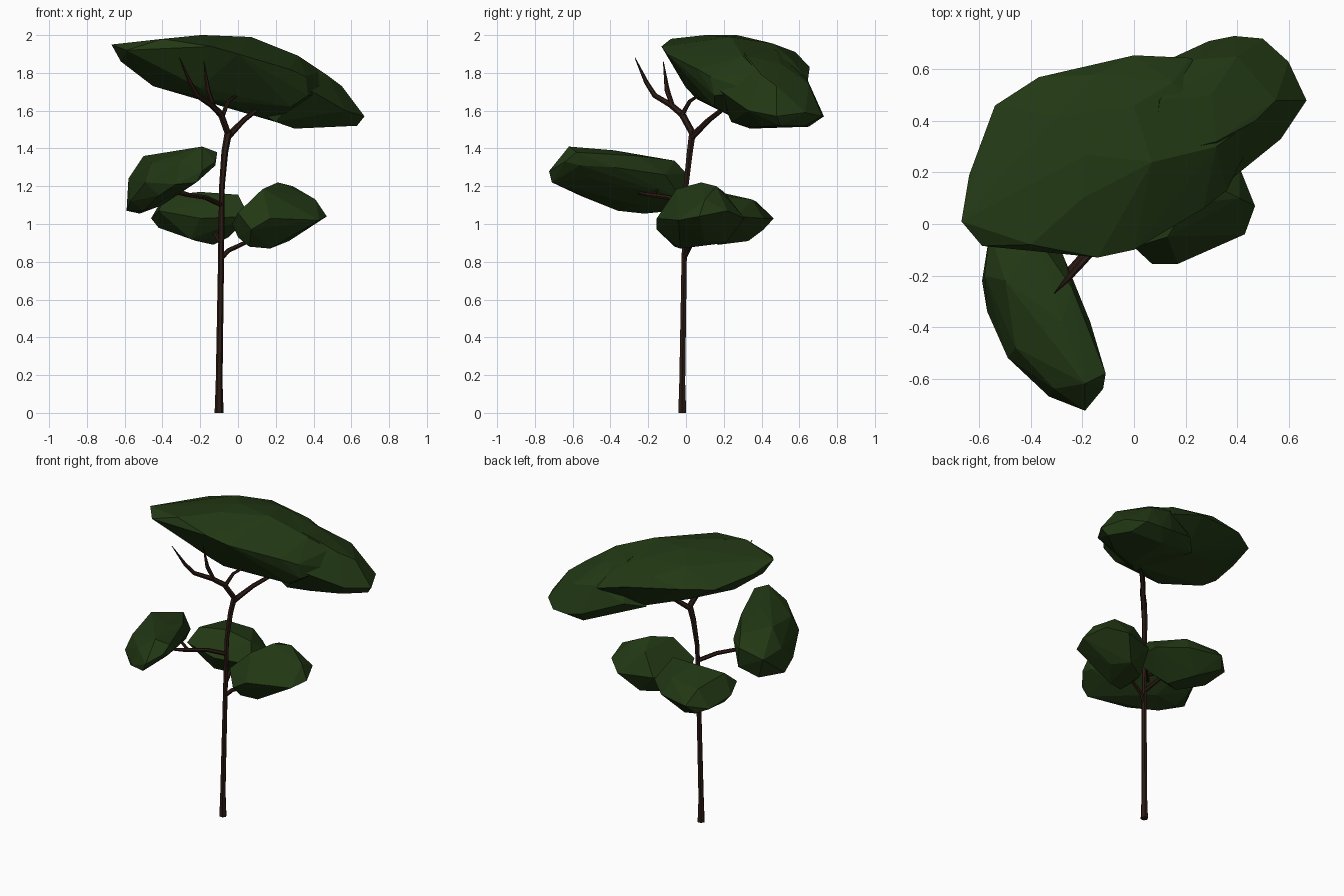
import bpy, bmesh


def material(name, rgb):
    m = bpy.data.materials.new(name)
    m.diffuse_color = (*rgb, 1)
    return m


LEAF = material("leaf_green", (0.016, 0.04, 0.007))
BARK = material("bark_brown", (0.025, 0.011, 0.007))


def foliage(name, *groups):
    """Faceted leaf clump: the hull of a rim, some crown points and some belly points."""
    bm = bmesh.new()
    for group in groups:
        for p in group:
            bm.verts.new(p)
    bmesh.ops.convex_hull(bm, input=bm.verts[:])
    loose = [v for v in bm.verts if not v.link_faces]
    bmesh.ops.delete(bm, geom=loose, context='VERTS')
    bmesh.ops.recalc_face_normals(bm, faces=bm.faces[:])
    me = bpy.data.meshes.new(name)
    bm.to_mesh(me)
    bm.free()
    me.materials.append(LEAF)
    ob = bpy.data.objects.new(name, me)
    bpy.context.collection.objects.link(ob)


def limb(name, path):
    """Six-sided tapering limb through (x, y, z, radius) points."""
    cu = bpy.data.curves.new(name, 'CURVE')
    cu.dimensions = '3D'
    cu.bevel_depth = 1
    cu.bevel_resolution = 1
    cu.use_fill_caps = True
    sp = cu.splines.new('POLY')
    sp.points.add(len(path) - 1)
    sp.use_smooth = False
    for pt, (x, y, z, r) in zip(sp.points, path):
        pt.co = (x, y, z, 1)
        pt.radius = r
    cu.materials.append(BARK)
    ob = bpy.data.objects.new(name, cu)
    bpy.context.collection.objects.link(ob)


# Trunk and upper fork
limb("trunk", [(-.10, -.02, 0, .024), (-.10, -.02, .16, .018), (-.09, -.01, .8, .016),
               (-.085, 0, 1.2, .015), (-.07, .02, 1.38, .018), (-.05, .035, 1.49, .02)])
limb("upper_right_branch", [(-.055, .03, 1.46, .018), (.03, .12, 1.55, .014),
                            (.12, .21, 1.62, .012), (.2, .28, 1.7, .006)])
limb("upper_left_branch", [(-.05, .04, 1.47, .018), (-.09, -.02, 1.58, .018),
                           (-.14, -.08, 1.63, .016), (-.215, -.165, 1.68, .014),
                           (-.255, -.21, 1.75, .012), (-.31, -.27, 1.88, .002)])
limb("upper_front_twig", [(-.13, -.07, 1.62, .013), (-.16, -.1, 1.71, .014), (-.18, -.12, 1.86, .002)])
limb("upper_back_twig", [(-.08, -.02, 1.58, .013), (-.05, .02, 1.65, .01), (.0, .08, 1.69, .006)])

# Lower branches
limb("lower_right_branch", [(-.09, -.01, .82, .014), (-.05, .01, .86, .013), (.1, .05, .93, .01)])
limb("lower_back_branch", [(-.09, -.01, .9, .014), (-.12, .1, .95, .012), (-.17, .2, 1.02, .008)])
limb("lower_left_branch", [(-.085, 0, 1.1, .014), (-.17, -.09, 1.14, .013),
                           (-.27, -.2, 1.155, .012), (-.36, -.28, 1.17, .006)])
limb("lower_left_twig", [(-.25, -.18, 1.15, .012), (-.3, -.16, 1.17, .01), (-.38, -.14, 1.2, .006)])

# Top canopy: broad main pad
foliage("top_canopy",
        [(-.67, .01, 1.95), (-.59, -.085, 1.92), (-.14, -.13, 1.94), (0, -.1, 1.9),
         (.27, .06, 1.82), (.36, .13, 1.78), (.37, .15, 1.68), (.47, .35, 1.7), (.22, .645, 1.76),
         (0, .655, 1.83), (-.37, .57, 1.88), (-.54, .46, 1.88), (-.64, .19, 1.91)],
        [(-.4, -.08, 1.98), (-.2, .1, 2), (-.18, .27, 2), (.07, .24, 1.99), (-.3, .42, 1.965),
         (0, .46, 1.955), (-.15, .58, 1.91), (.32, .3, 1.89), (.15, .55, 1.88), (.43, .38, 1.81)],
        [(-.62, .05, 1.86), (-.45, .12, 1.73), (-.2, .0, 1.72), (-.15, .06, 1.66), (-.1, .2, 1.63),
         (-.3, .4, 1.73), (.1, .15, 1.62), (.28, .15, 1.62), (.2, .3, 1.54), (0, .5, 1.64)])

# Top canopy: drooping lobe at the back right, blending into the main pad
foliage("top_canopy_lobe",
        [(.36, .16, 1.72), (.57, .33, 1.6), (.67, .48, 1.57), (.6, .63, 1.59),
         (.5, .72, 1.57), (.39, .73, 1.57), (.29, .71, 1.59), (.05, .6, 1.68), (.1, .25, 1.6)],
        [(.07, .26, 1.97), (.1, .48, 1.92), (.32, .32, 1.89), (.3, .5, 1.85), (.47, .4, 1.79),
         (.55, .48, 1.73), (.25, .64, 1.77), (.4, .65, 1.74)],
        [(.2, .24, 1.54), (.3, .34, 1.505), (.5, .4, 1.515), (.63, .5, 1.52),
         (.55, .63, 1.52), (.32, .65, 1.515), (.18, .5, 1.55), (-.05, .5, 1.65)])

# Tilted left clump
foliage("left_foliage",
        [(-.11, -.58, 1.38), (-.12, -.56, 1.31), (-.12, -.64, 1.33), (-.19, -.725, 1.28),
         (-.22, -.71, 1.22), (-.33, -.67, 1.21), (-.49, -.52, 1.22), (-.57, -.34, 1.12),
         (-.59, -.22, 1.07), (-.58, -.2, 1.24), (-.56, -.03, 1.22), (-.4, 0, 1.27),
         (-.28, -.11, 1.26), (-.17, -.38, 1.3)],
        [(-.19, -.62, 1.41), (-.28, -.38, 1.39), (-.39, -.34, 1.375), (-.5, -.22, 1.36),
         (-.37, -.06, 1.335), (-.24, -.25, 1.36), (-.31, -.64, 1.33), (-.46, -.48, 1.32)],
        [(-.52, -.22, 1.055), (-.5, -.36, 1.07), (-.5, -.07, 1.07), (-.38, -.02, 1.13),
         (-.4, -.26, 1.1), (-.33, -.3, 1.18), (-.2, -.5, 1.24), (-.42, -.56, 1.15)])

# Right clump
foliage("right_foliage",
        [(-.03, .02, 1.0), (0, -.09, 1.06), (.07, -.155, .97), (.17, -.155, 1.03),
         (.43, -.04, 1.02), (.47, .07, 1.04), (.41, .22, 1.07), (.3, .31, 1.03), (.08, .24, 1.03)],
        [(.13, -.05, 1.185), (.21, .08, 1.22), (.29, .16, 1.2), (.41, .1, 1.13), (.17, .2, 1.17)],
        [(0, 0, .93), (.06, -.06, .88), (.17, -.03, .87), (.27, .1, .91), (.2, .21, .9),
         (.05, .12, .9)])

# Back clump
foliage("back_foliage",
        [(-.32, .465, 1.03), (-.43, .36, 1.0), (-.46, .17, 1.03), (-.42, .05, 1.07),
         (-.2, .03, 1.03), (.06, .06, 1.04), (.05, .27, 1.04), (-.1, .41, 1.03)],
        [(-.39, .14, 1.15), (-.2, .17, 1.17), (0, .14, 1.155), (-.13, .35, 1.13), (-.35, .37, 1.12)],
        [(-.42, .18, .98), (-.25, .1, .92), (-.13, .17, .89), (-.05, .14, .93), (-.22, .33, .91),
         (-.36, .41, .97)])
